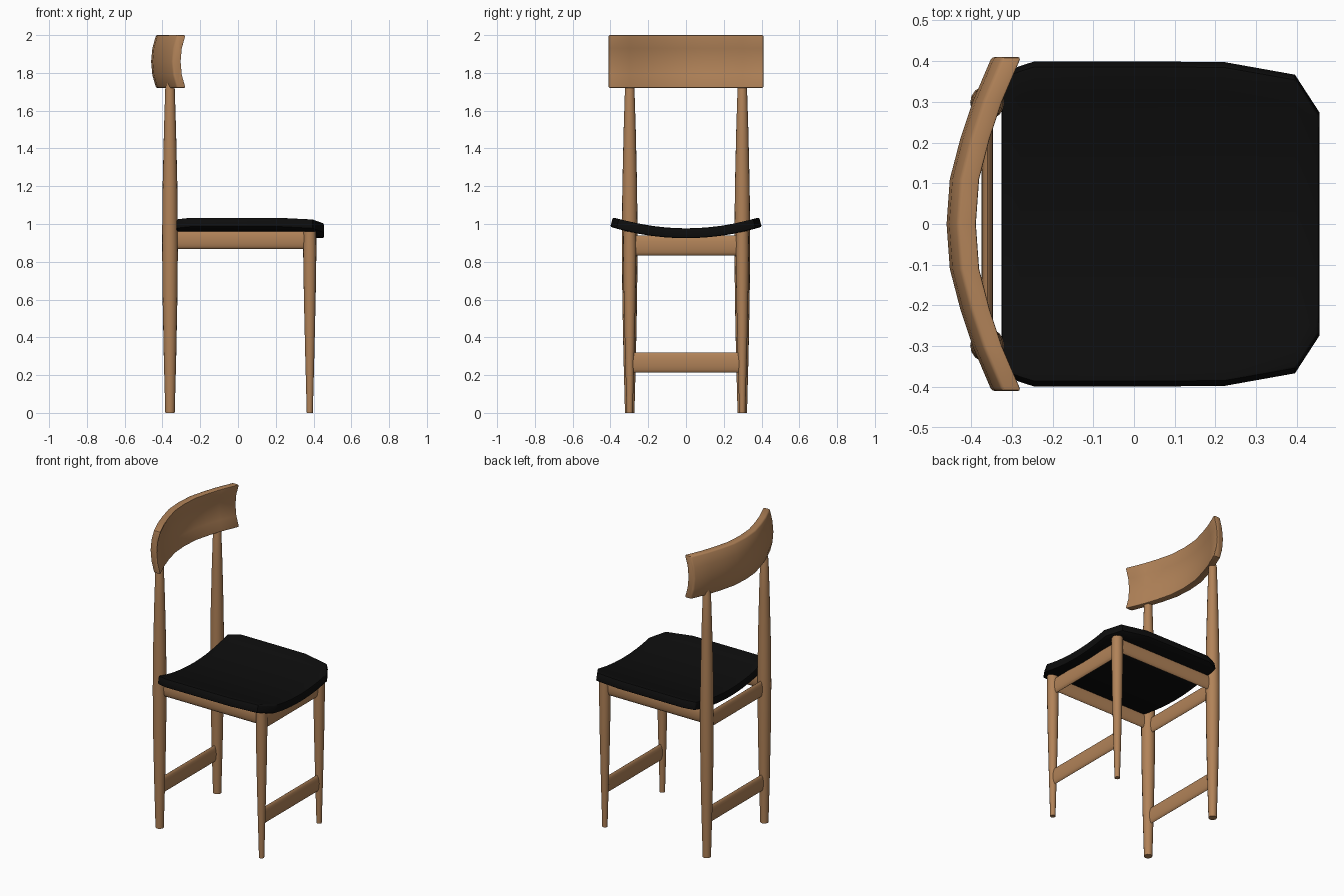
import bpy, bmesh, math
from mathutils import Vector

if "Cube" in bpy.data.objects:
    bpy.data.objects.remove(bpy.data.objects["Cube"])


def material(name, rgb):
    m = bpy.data.materials.new(name)
    m.diffuse_color = (*rgb, 1)
    m.use_nodes = True
    m.node_tree.nodes["Principled BSDF"].inputs["Base Color"].default_value = m.diffuse_color
    return m


WOOD = material("warm wood", (0.44, 0.225, 0.098))
BLACK = material("black leather", (0.004, 0.004, 0.004))


def finish(name, bm, mat, mods=(), angle=40):
    bmesh.ops.recalc_face_normals(bm, faces=bm.faces)
    me = bpy.data.meshes.new(name)
    bm.to_mesh(me)
    bm.free()
    me.materials.append(mat)
    ob = bpy.data.objects.new(name, me)
    bpy.context.collection.objects.link(ob)
    bpy.ops.object.select_all(action='DESELECT')
    ob.select_set(True)
    bpy.context.view_layer.objects.active = ob
    for kind, props in mods:
        md = ob.modifiers.new(kind, kind)
        for k, v in props.items():
            setattr(md, k, v)
        bpy.ops.object.modifier_apply(modifier=md.name)
    bpy.ops.object.shade_smooth_by_angle(angle=math.radians(angle))
    return ob


def loft(rings):
    """Closed skin through a list of point rings, capped at both ends."""
    bm = bmesh.new()
    vs = [[bm.verts.new(p) for p in r] for r in rings]
    n = len(vs[0])
    for a, b in zip(vs, vs[1:]):
        for i in range(n):
            j = (i + 1) % n
            bm.faces.new((a[i], a[j], b[j], b[i]))
    bm.faces.new(vs[0])
    bm.faces.new(vs[-1])
    return bm


def leg(name, x, y, profile, sides=16):
    turn = [2 * math.pi * i / sides for i in range(sides)]
    finish(name, loft([[(x + r * math.cos(a), y + r * math.sin(a), z) for a in turn]
                       for z, r in profile]), WOOD)


def rail(name, a, b, height, thick=0.028, sides=16):
    """Bar with a tall oval section running from a to b."""
    a, b = Vector(a), Vector(b)
    side = (b - a).normalized().cross(Vector((0, 0, 1)))
    ring = []
    for i in range(sides):
        t = 2 * math.pi * i / sides
        ring.append(side * (thick / 2 * math.cos(t)) + Vector((0, 0, height / 2 * math.sin(t))))
    finish(name, loft([[p + o for o in ring] for p in (a, b)]), WOOD)


# legs and side rails, both sides
BACK = [(0, .025), (.3, .033), (.6, .039), (.9, .042), (1.2, .039), (1.5, .032),
        (1.72, .025), (1.79, .010)]
FRONT = [(0, .016), (.3, .024), (.6, .031), (.85, .035), (.96, .034)]
BX, FX, LY = -.36, .38, .298
for tag, s in (("left", 1), ("right", -1)):
    leg("back_leg_" + tag, BX, s * LY, BACK)
    leg("front_leg_" + tag, FX, s * LY, FRONT)
    rail("side_rail_" + tag, (BX, s * LY, .917), (FX, s * LY, .917), .097)

# cross rails under the seat and low stretchers
for tag, x in (("front", FX), ("back", BX)):
    rail(tag + "_rail", (x, -LY, .886), (x, LY, .886), .104)
    rail(tag + "_stretcher", (x, -LY, .267), (x, LY, .267), .108)

# seat: dished sheet with clipped corners, thickened
stations = [(-.325, .365), (-.28, .383), (-.245, .394), (-.01, .394),
            (.22, .393), (.395, .362), (.455, .270)]
bm = bmesh.new()
cols = 12
rows = []
for x, half in stations:
    ys = [half * (2 * j / cols - 1) for j in range(cols + 1)]
    rows.append([bm.verts.new((x, y, .951 + .059 * (y / .394) ** 2)) for y in ys])
for a, b in zip(rows, rows[1:]):
    for j in range(cols):
        bm.faces.new((a[j], b[j], b[j + 1], a[j + 1]))
finish("seat", bm, BLACK, [
    ('SOLIDIFY', dict(thickness=.052, offset=0)),
    ('BEVEL', dict(width=.008, segments=2, limit_method='ANGLE', angle_limit=math.radians(50)))])

# backrest: bent board, hollow in height and wrapped in plan
plan = [(0, -.386), (.11, -.378), (.21, -.352), (.30, -.322), (.41, -.275)]
plan = [(-y, x) for y, x in reversed(plan[1:])] + plan
heights = [1.72, 1.79, 1.86, 1.93, 2.0]


def hollow(z):
    return -.026 * (1 - ((z - 1.86) / .14) ** 2)


rings = []
for y, x in plan:
    front = [(x + hollow(z), y, z) for z in heights]
    back = [(x + hollow(z) - .048, y, z) for z in reversed(heights)]
    rings.append(front + back)
finish("backrest", loft(rings), WOOD, [
    ('BEVEL', dict(width=.008, segments=2, limit_method='ANGLE', angle_limit=math.radians(50)))])
